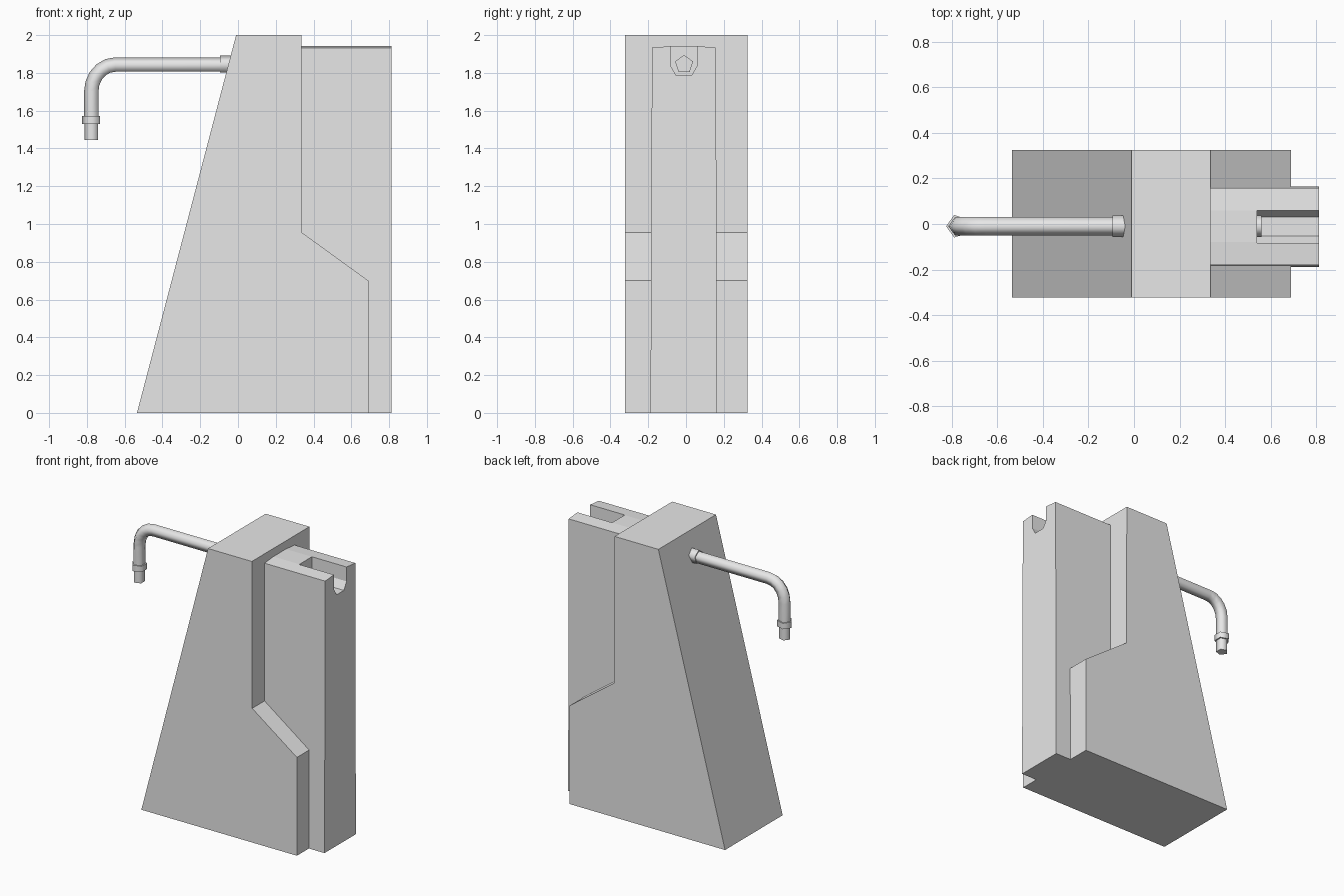
import bpy, bmesh, math
from mathutils import Vector

cube = bpy.data.objects.get("Cube")
if cube:
    bpy.data.objects.remove(cube, do_unlink=True)

grey = bpy.data.materials.new("plain_grey")
grey.use_nodes = True
grey.diffuse_color = (0.8, 0.8, 0.8, 1)
grey.node_tree.nodes["Principled BSDF"].inputs["Base Color"].default_value = (0.8, 0.8, 0.8, 1)


def finish(name, bm, smooth=False):
    bmesh.ops.recalc_face_normals(bm, faces=bm.faces)
    mesh = bpy.data.meshes.new(name)
    bm.to_mesh(mesh)
    bm.free()
    mesh.materials.append(grey)
    obj = bpy.data.objects.new(name, mesh)
    bpy.context.collection.objects.link(obj)
    bpy.ops.object.select_all(action='DESELECT')
    obj.select_set(True)
    bpy.context.view_layer.objects.active = obj
    if smooth:
        bpy.ops.object.shade_smooth_by_angle(angle=math.radians(75))
    return obj


def extrude(name, points, offset):
    """Close a flat outline and push it along an offset."""
    bm = bmesh.new()
    face = bm.faces.new([bm.verts.new(p) for p in points])
    new = bmesh.ops.extrude_face_region(bm, geom=[face])["geom"]
    bmesh.ops.translate(bm, vec=offset, verts=[v for v in new if isinstance(v, bmesh.types.BMVert)])
    return finish(name, bm)


def tube(name, path, radius, sides=5):
    """Sweep a pentagon along a path in the x-z plane."""
    pts = [Vector((x, -0.01, z)) for x, z in path]
    side = Vector((0, 1, 0))
    bm = bmesh.new()
    rings = []
    for i, p in enumerate(pts):
        steps = [(b - a).normalized() for a, b in zip(pts, pts[1:])][max(i - 1, 0):i + 1]
        up = side.cross(sum(steps, Vector()).normalized())
        angles = [math.tau * k / sides for k in range(sides)]
        rings.append([bm.verts.new(p + radius * (up * math.cos(a) + side * math.sin(a))) for a in angles])
    for a, b in zip(rings, rings[1:]):
        for k in range(sides):
            n = (k + 1) % sides
            bm.faces.new((a[k], a[n], b[n], b[k]))
    bm.faces.new(rings[0])
    bm.faces.new(rings[-1])
    return finish(name, bm, True)


# Sloped main body with a stepped front shoulder
body = [(-0.535, 0), (0.69, 0), (0.69, 0.70), (0.338, 0.955), (0.335, 2), (-0.01, 2)]
extrude("sloped_body", [(x, -0.323, z) for x, z in body], (0, 0.648, 0))

# Narrow column in front of the body
column_outline = [(-0.188, 0), (0.165, 0), (0.158, 1.933), (0.06, 1.942), (-0.08, 1.942), (-0.18, 1.933)]
column = extrude("column", [(0.3, y, z) for y, z in column_outline], (0.513, 0, 0))

# Rounded channel cut into the top of the column
channel = [(-0.083, 2.1), (-0.083, 1.84), (-0.052, 1.787), (0.03, 1.787), (0.06, 1.84), (0.06, 2.1)]
cutter = extrude("channel_cutter", [(0.54, y, z) for y, z in channel], (0.4, 0, 0))
cutter.hide_render = True
cut = column.modifiers.new("channel", 'BOOLEAN')
cut.operation = 'DIFFERENCE'
cut.solver = 'EXACT'
cut.object = cutter
bpy.context.view_layer.objects.active = column
bpy.ops.object.modifier_apply(modifier="channel")
bpy.data.objects.remove(cutter, do_unlink=True)

# Small outlet at the back of the channel
tube("channel_outlet", [(0.56, 1.845), (0.5, 1.845)], 0.05)

# Bent pipe with its collars and nozzle
bend = [(-0.65 - 0.123 * math.sin(a), 1.70 + 0.14 * math.cos(a))
        for a in (math.radians(d) for d in range(0, 91, 18))]
tube("pipe", [(0.05, 1.84)] + bend + [(-0.773, 1.55)], 0.042)
tube("wall_collar", [(0.0, 1.842), (-0.095, 1.842)], 0.049)
tube("nozzle_collar", [(-0.773, 1.572), (-0.773, 1.53)], 0.052)
tube("nozzle", [(-0.773, 1.54), (-0.773, 1.445)], 0.04)
